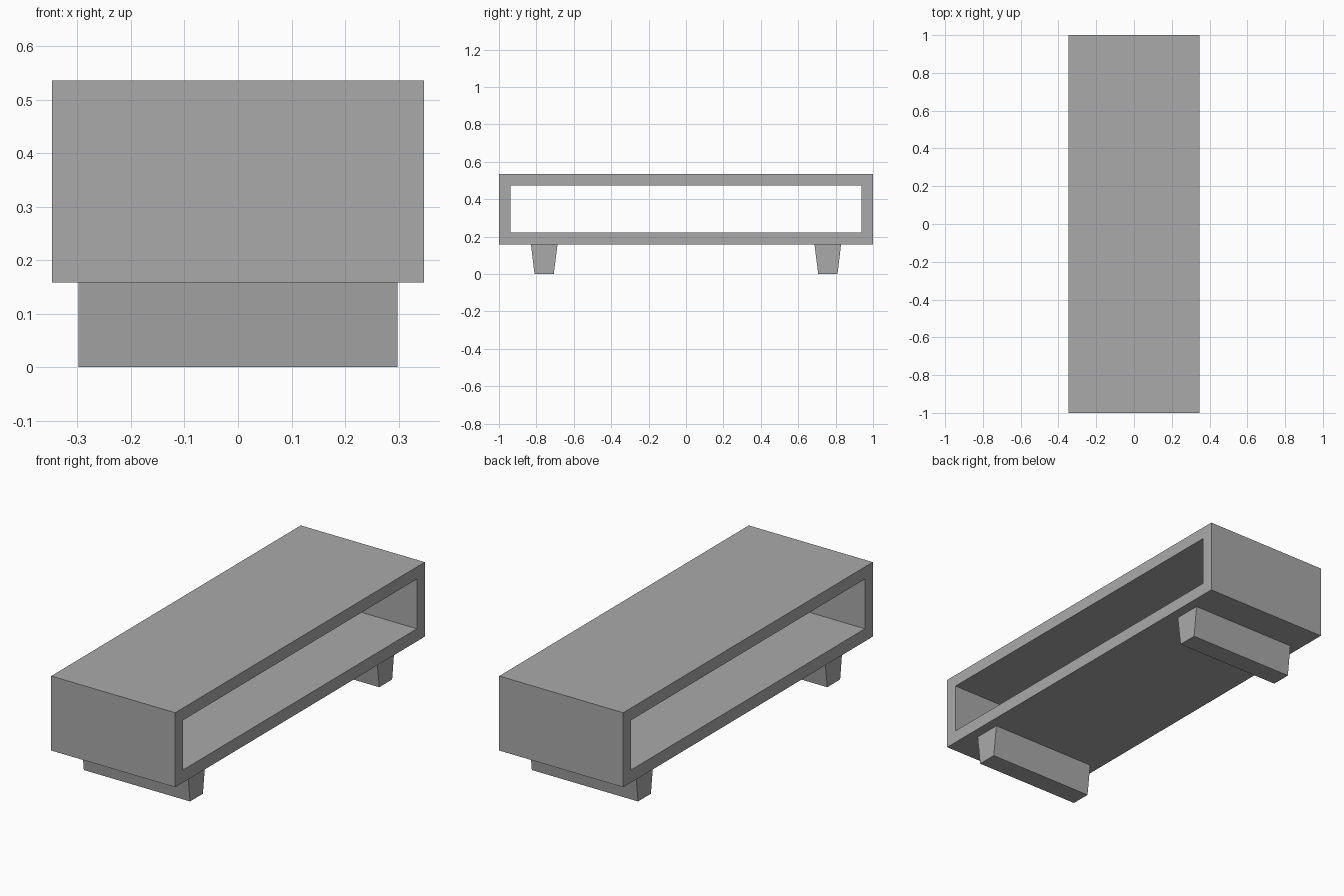
import bpy
import bmesh

cube = bpy.data.objects.get("Cube")
if cube:
    bpy.data.objects.remove(cube, do_unlink=True)

# Single plain grey for the whole piece
GREY = (0.40, 0.40, 0.40, 1.0)
grey = bpy.data.materials.new("plain_grey")
grey.use_nodes = True
grey.diffuse_color = GREY
grey.node_tree.nodes["Principled BSDF"].inputs["Base Color"].default_value = GREY


def extrude_profile(name, faces, half_width):
    """Extrude quads given as (y, z) corners along x, centred on x = 0."""
    bm = bmesh.new()
    for quad in faces:
        bm.faces.new([bm.verts.new((-half_width, y, z)) for y, z in quad])
    bmesh.ops.remove_doubles(bm, verts=bm.verts[:], dist=0.0001)
    result = bmesh.ops.extrude_face_region(bm, geom=bm.faces[:], use_keep_orig=True)
    moved = [v for v in result["geom"] if isinstance(v, bmesh.types.BMVert)]
    bmesh.ops.translate(bm, verts=moved, vec=(2 * half_width, 0, 0))
    bmesh.ops.recalc_face_normals(bm, faces=bm.faces[:])
    mesh = bpy.data.meshes.new(name)
    bm.to_mesh(mesh)
    bm.free()
    mesh.materials.append(grey)
    obj = bpy.data.objects.new(name, mesh)
    bpy.context.collection.objects.link(obj)
    return obj


def rectangle(half_y, low, high):
    return [(-half_y, low), (half_y, low), (half_y, high), (-half_y, high)]


# Open box: a mitred frame of four boards
outer = rectangle(1.0, 0.158, 0.536)
inner = rectangle(0.937, 0.222, 0.474)
boards = []
for i in range(4):
    j = (i + 1) % 4
    boards.append([outer[i], outer[j], inner[j], inner[i]])
extrude_profile("box_frame", boards, 0.348)

# Tapered foot rails, mirrored front and back
for name, side in (("front_foot", -1), ("back_foot", 1)):
    profile = [(0.707, 0), (0.810, 0), (0.829, 0.158), (0.687, 0.158)]
    extrude_profile(name, [[(side * y, z) for y, z in profile]], 0.298)
